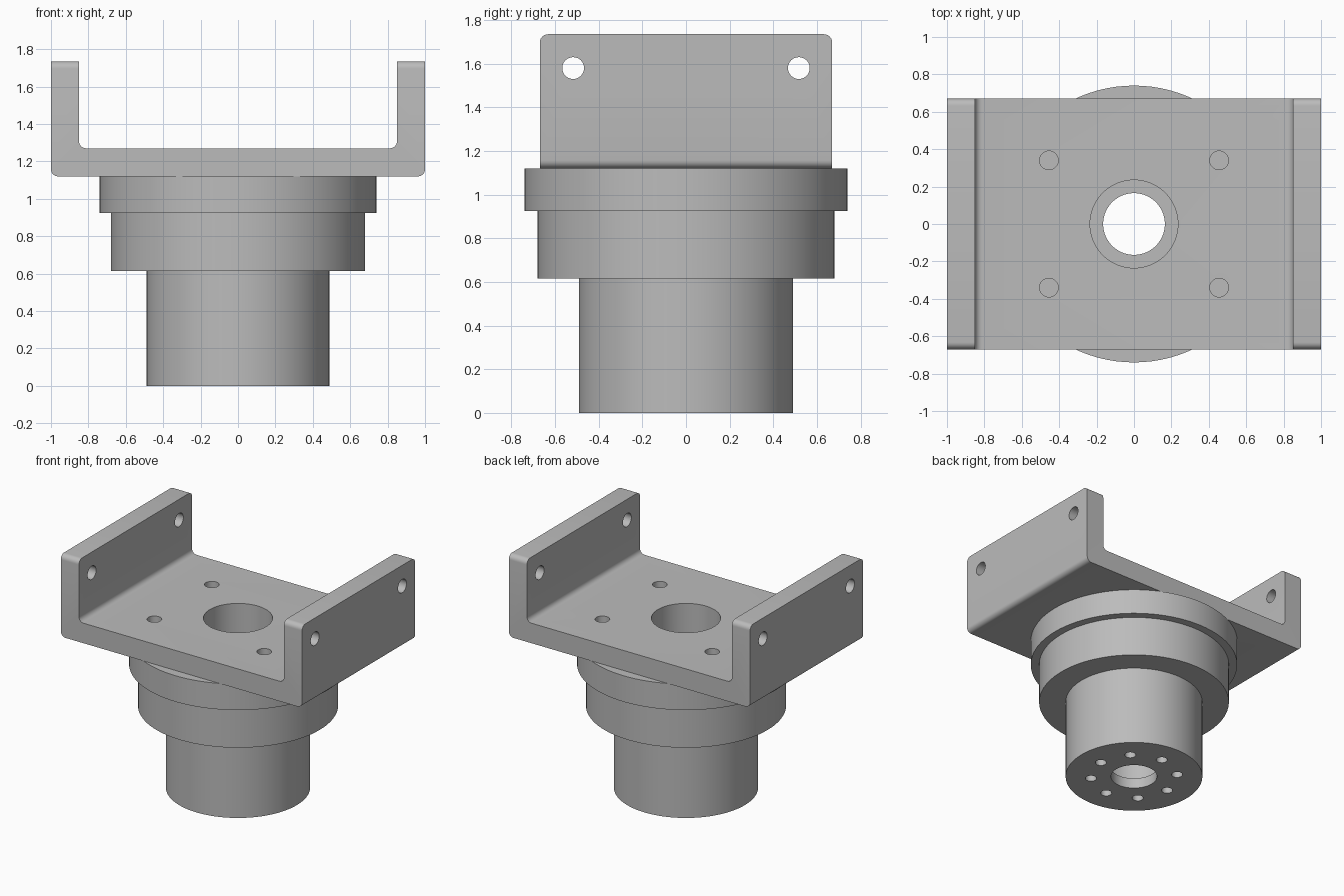
import bpy
import bmesh
from math import cos, sin, pi, radians
from mathutils import Matrix

SEGMENTS = 96

default_cube = bpy.data.objects.get("Cube")
if default_cube:
    bpy.data.objects.remove(default_cube, do_unlink=True)

# Single machined-metal colour
grey = bpy.data.materials.new("machined grey")
grey.use_nodes = True
colour = (0.5, 0.5, 0.5, 1)
grey.diffuse_color = colour
grey.node_tree.nodes["Principled BSDF"].inputs["Base Color"].default_value = colour


def add_object(name, bm):
    bmesh.ops.recalc_face_normals(bm, faces=bm.faces)
    mesh = bpy.data.meshes.new(name)
    bm.to_mesh(mesh)
    bm.free()
    obj = bpy.data.objects.new(name, mesh)
    obj.data.materials.append(grey)
    bpy.context.collection.objects.link(obj)
    return obj


def activate(obj):
    bpy.ops.object.select_all(action='DESELECT')
    obj.select_set(True)
    bpy.context.view_layer.objects.active = obj


def lathe(name, profile):
    """Turn a closed (radius, height) profile around the z axis."""
    bm = bmesh.new()
    rings = [[bm.verts.new((r * cos(2 * pi * i / SEGMENTS), r * sin(2 * pi * i / SEGMENTS), z))
              for i in range(SEGMENTS)] for r, z in profile]
    for a, b in zip(rings, rings[1:] + rings[:1]):
        for i in range(SEGMENTS):
            j = (i + 1) % SEGMENTS
            bm.faces.new((a[i], a[j], b[j], b[i]))
    return add_object(name, bm)


def drill(obj, holes):
    """Cut round holes given as (centre, radius, length, axis)."""
    bm = bmesh.new()
    for centre, radius, length, axis in holes:
        turn = Matrix.Rotation(pi / 2, 4, 'Y') if axis == 'X' else Matrix()
        bmesh.ops.create_cone(bm, cap_ends=True, segments=32 if radius < 0.1 else SEGMENTS,
                              radius1=radius, radius2=radius, depth=length,
                              matrix=Matrix.Translation(centre) @ turn)
    cutter = add_object("hole_cutter", bm)
    cutter.hide_render = True
    mod = obj.modifiers.new("holes", 'BOOLEAN')
    mod.object = cutter
    mod.solver = 'EXACT'
    activate(obj)
    bpy.ops.object.modifier_apply(modifier=mod.name)
    bpy.data.objects.remove(cutter, do_unlink=True)


def smooth(obj):
    activate(obj)
    bpy.ops.object.shade_smooth_by_angle(angle=radians(30))


# Stepped hub with a central bore, narrower at the bottom lip
BASE = 1.12
hub = lathe("stepped_hub", [
    (0.165, 0), (0.49, 0), (0.49, 0.615), (0.68, 0.615), (0.68, 0.925),
    (0.74, 0.925), (0.74, BASE), (0.235, BASE), (0.235, 0.08), (0.165, 0.08)])

# Ring of eight bolt holes in the underside
drill(hub, [((0.31 * cos(k * pi / 4), 0.31 * sin(k * pi / 4), 0), 0.04, 0.3, 'Z')
            for k in range(8)])
smooth(hub)

# U-shaped bracket: profile in x and z, extruded along y
TOP, FLOOR, HALF, INNER, DEPTH = 1.735, 1.27, 1.0, 0.85, 0.67
half_profile = [(HALF, BASE), (HALF, TOP), (INNER, TOP), (INNER, FLOOR)]
profile = half_profile + [(-x, z) for x, z in reversed(half_profile)]
bm = bmesh.new()
face = bm.faces.new([bm.verts.new((x, -DEPTH, z)) for x, z in profile])
extruded = bmesh.ops.extrude_face_region(bm, geom=[face])["geom"]
bmesh.ops.translate(bm, vec=(0, 2 * DEPTH, 0),
                    verts=[g for g in extruded if isinstance(g, bmesh.types.BMVert)])
bmesh.ops.recalc_face_normals(bm, faces=bm.faces)


# Round the lengthwise bends and the upper corners of both walls
def is_rounded(edge):
    a, b = (v.co for v in edge.verts)
    if abs(a.y - b.y) > 0.1:
        return a.z < TOP - 0.01
    return abs(a.x - b.x) > 0.1 and min(a.z, b.z) > TOP - 0.01


bmesh.ops.bevel(bm, geom=[e for e in bm.edges if is_rounded(e)], offset=0.038,
                segments=6, profile=0.5, affect='EDGES')
bracket = add_object("u_bracket", bm)

# Central opening, four floor holes and two holes through each wall
signs = (-1, 1)
holes = [((0, 0, 1.2), 0.235, 0.4, 'Z')]
holes += [((sx * 0.455, sy * 0.34, 1.2), 0.05, 0.4, 'Z') for sx in signs for sy in signs]
holes += [((sx * 0.925, sy * 0.517, 1.58), 0.05, 0.3, 'X') for sx in signs for sy in signs]
drill(bracket, holes)
smooth(bracket)
